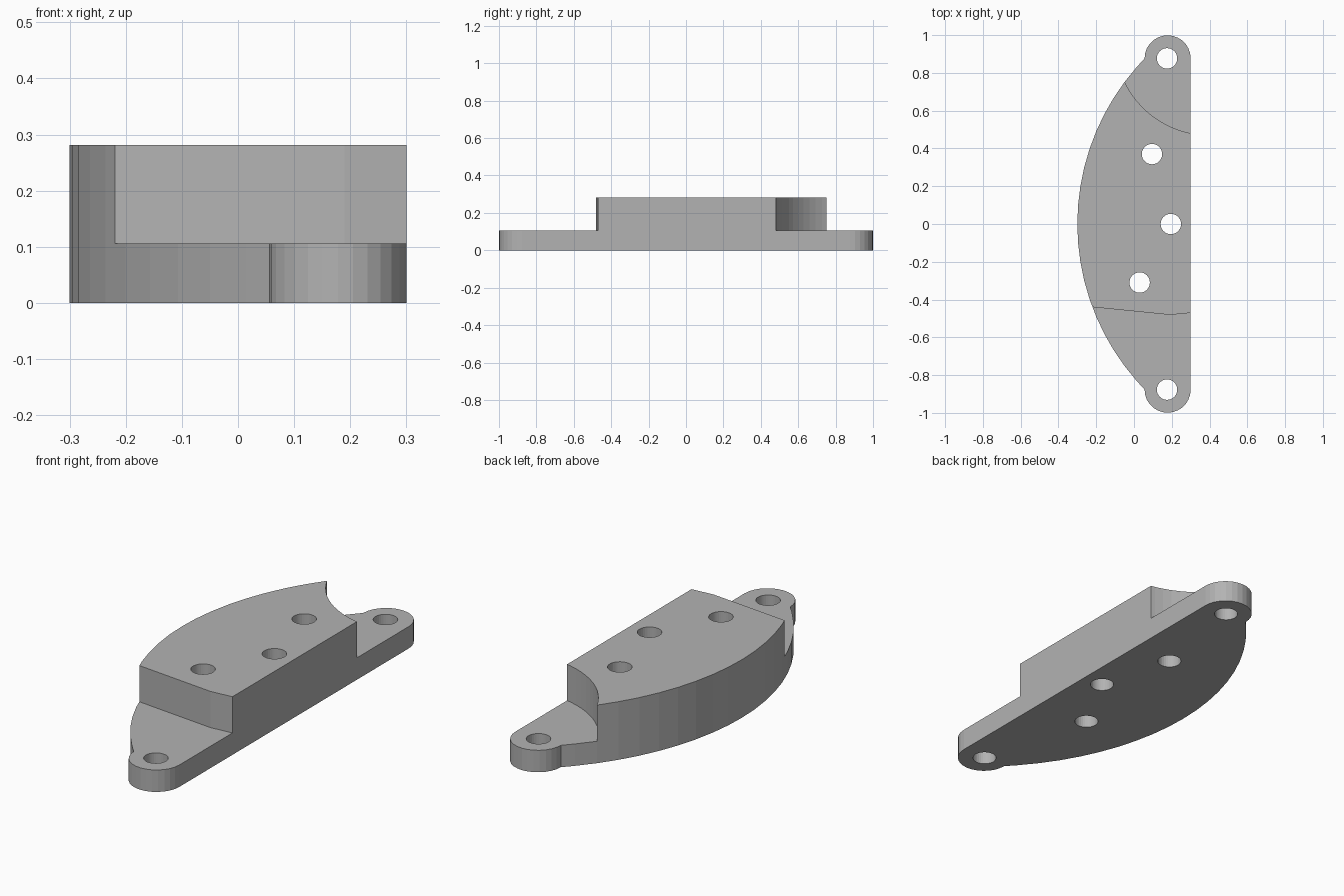
import bpy
import bmesh
from math import sin, cos, asin, pi, radians

if "Cube" in bpy.data.objects:
    bpy.data.objects.remove(bpy.data.objects["Cube"], do_unlink=True)

FLANGE_Z, TOP_Z = 0.106, 0.281
LOBE_X, LOBE_Y, LOBE_R = 0.178, 0.877, 0.122
BOW_R = 1.255
BOW_X = BOW_R - 0.3
HOLE_R = 0.054

grey = bpy.data.materials.new("plain grey")
grey.use_nodes = True
colour = (0.45, 0.45, 0.45, 1)
grey.diffuse_color = colour
grey.node_tree.nodes["Principled BSDF"].inputs["Base Color"].default_value = colour


def arc(cx, cy, r, start, end, steps):
    """Points along a circular arc, angles in radians."""
    angles = [start + (end - start) * i / steps for i in range(steps + 1)]
    return [(cx + r * cos(a), cy + r * sin(a)) for a in angles]


def prism(name, outline, z0, z1):
    """Extrude a flat outline from z0 to z1."""
    bm = bmesh.new()
    base = bm.faces.new([bm.verts.new((x, y, z0)) for x, y in outline])
    top = bmesh.ops.extrude_face_region(bm, geom=[base])["geom"]
    verts = [v for v in top if isinstance(v, bmesh.types.BMVert)]
    bmesh.ops.translate(bm, verts=verts, vec=(0, 0, z1 - z0))
    bmesh.ops.recalc_face_normals(bm, faces=bm.faces)
    mesh = bpy.data.meshes.new(name)
    bm.to_mesh(mesh)
    bm.free()
    obj = bpy.data.objects.new(name, mesh)
    bpy.context.collection.objects.link(obj)
    mesh.materials.append(grey)
    return obj


def cut(body, cutter):
    """Subtract the cutter from the body and discard it."""
    mod = body.modifiers.new("cut", "BOOLEAN")
    mod.operation, mod.solver, mod.object = "DIFFERENCE", "EXACT", cutter
    bpy.context.view_layer.objects.active = body
    bpy.ops.object.modifier_apply(modifier=mod.name)
    bpy.data.objects.remove(cutter, do_unlink=True)


# Body outline: straight right side, rounded lobes, bowed left side
sweep = asin(0.83 / BOW_R)
outline = arc(LOBE_X, LOBE_Y, LOBE_R, 0, pi, 14)
outline += arc(BOW_X, 0, BOW_R, pi - sweep, pi + sweep, 18)
outline += arc(LOBE_X, -LOBE_Y, LOBE_R, pi, 2 * pi, 14)
body = prism("bracket_body", outline, 0, TOP_Z)

# Back step: scooped end wall above the flange
scoop = arc(0.40, 0.97, 0.50, radians(195), radians(270), 16)
cut(body, prism("scoop_cutter", scoop + [(0.6, 0.47), (0.6, 1.2), (-0.083, 1.2)],
                FLANGE_Z, 0.5))

# Front step: slightly kinked end wall above the flange
kink = [(-0.5, -0.412), (-0.5, -1.2), (0.5, -1.2), (0.5, -0.452), (0.19, -0.481)]
cut(body, prism("step_cutter", kink, FLANGE_Z, 0.5))

# Bolt holes through the lobes and the raised block
holes = [(0.175, LOBE_Y), (0.095, 0.37), (0.195, 0), (0.03, -0.31), (0.175, -LOBE_Y)]
for x, y in holes:
    ring = arc(x, y, HOLE_R, 0, 2 * pi, 32)[:-1]
    cut(body, prism("hole_cutter", ring, -0.1, 0.5))
